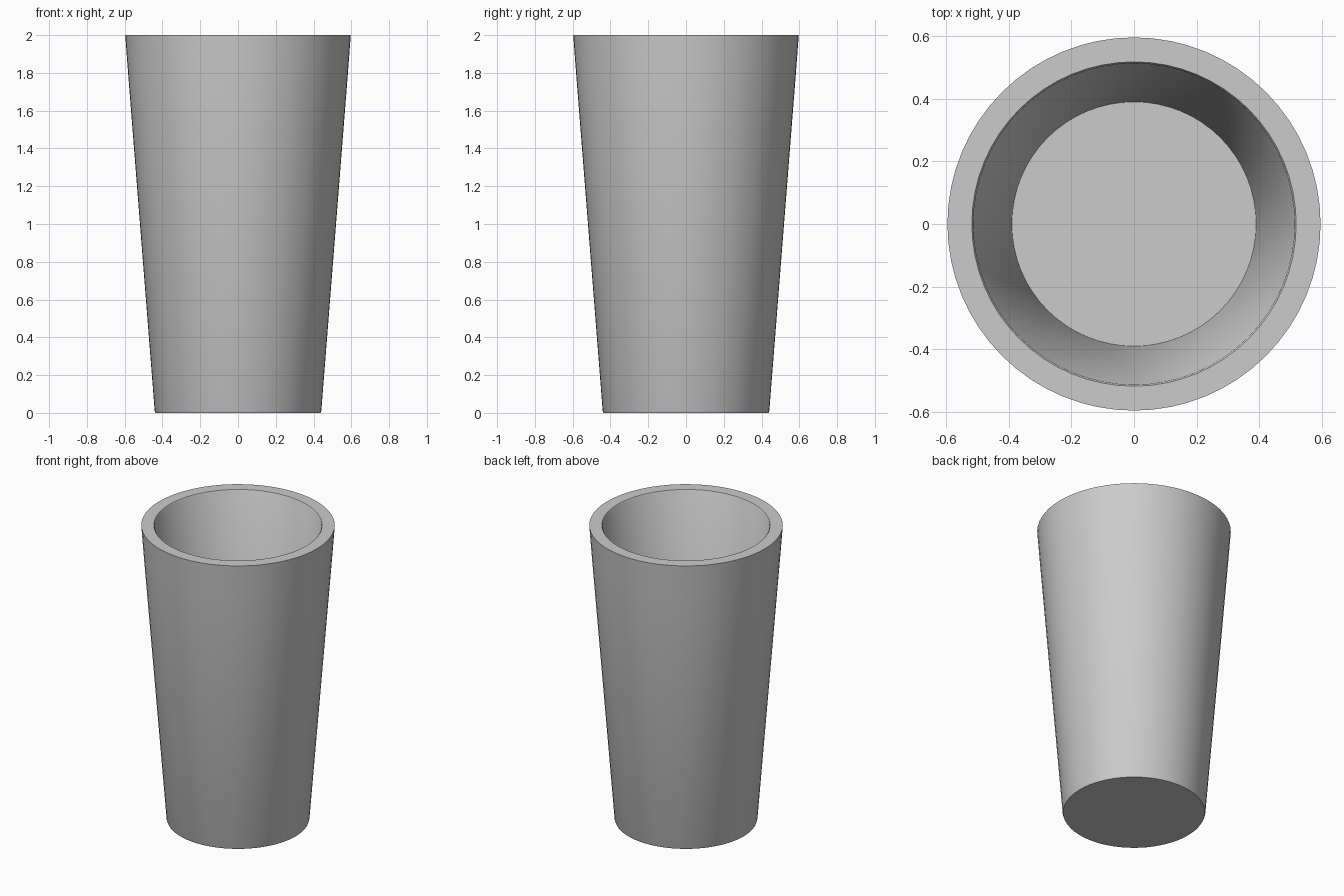
import bpy, bmesh, math

if "Cube" in bpy.data.objects:
    bpy.data.objects.remove(bpy.data.objects["Cube"])

SEGMENTS = 64

# Cup half profile (radius, height): underside, outer wall, rim, inner wall, floor
profile = [(0.437, 0.0), (0.441, 0.01), (0.582, 1.8), (0.597, 2.0),
           (0.519, 2.0), (0.514, 1.993), (0.391, 0.12)]

bm = bmesh.new()
rings = []
for r, z in profile:
    rings.append([bm.verts.new((r * math.cos(a), r * math.sin(a), z))
                  for a in (2 * math.pi * i / SEGMENTS for i in range(SEGMENTS))])

# Walls between neighbouring rings
for low, high in zip(rings, rings[1:]):
    for i in range(SEGMENTS):
        j = (i + 1) % SEGMENTS
        bm.faces.new((low[i], low[j], high[j], high[i]))

# Underside and inner floor
bm.faces.new(rings[0][::-1])
bm.faces.new(rings[-1])
bmesh.ops.recalc_face_normals(bm, faces=bm.faces)

mesh = bpy.data.meshes.new("tumbler")
bm.to_mesh(mesh)
bm.free()
cup = bpy.data.objects.new("tumbler", mesh)
bpy.context.collection.objects.link(cup)

# Smooth walls, crisp rim and base
bpy.context.view_layer.objects.active = cup
cup.select_set(True)
bpy.ops.object.shade_smooth_by_angle(angle=math.radians(35))
